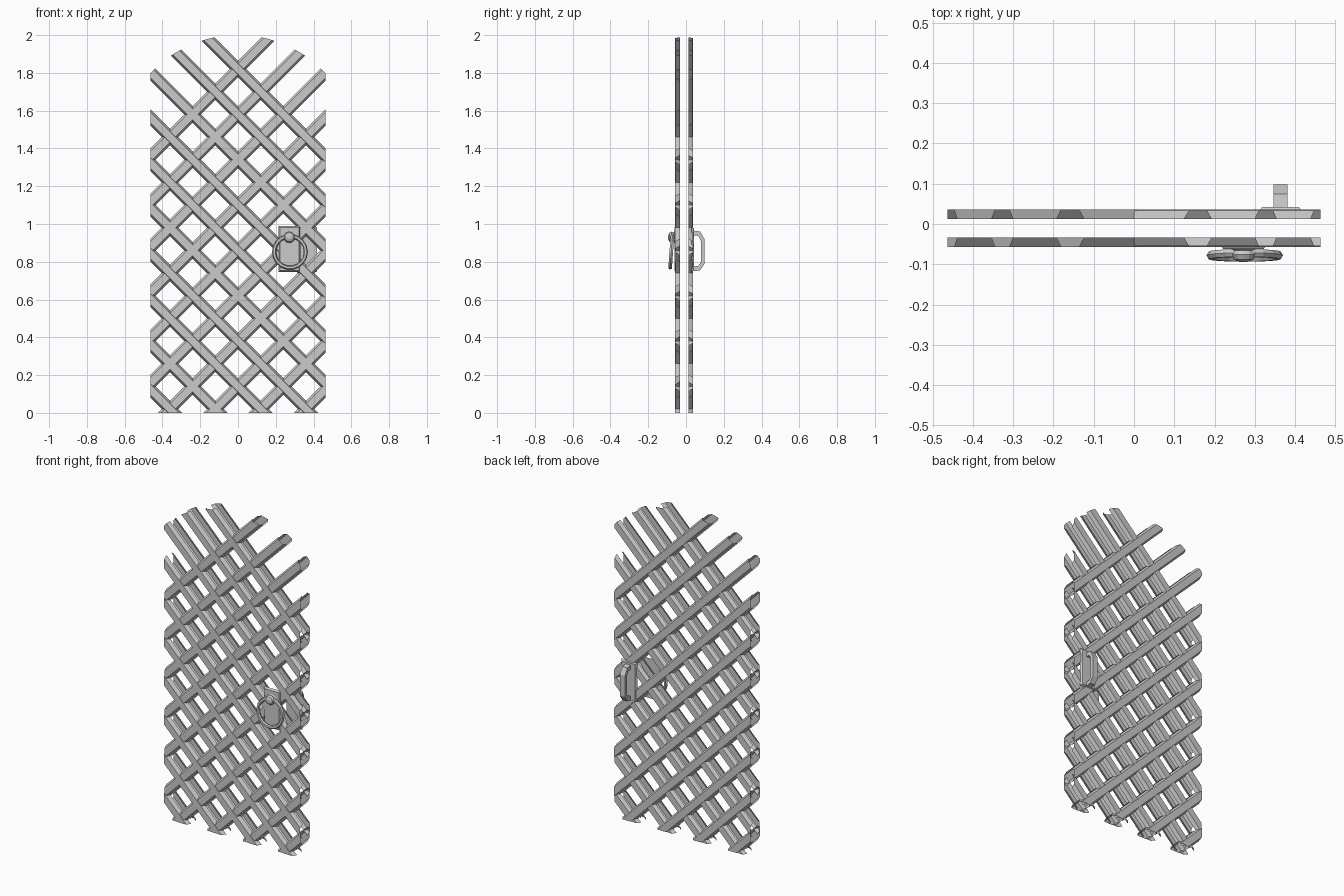
import bpy, bmesh, math
from mathutils import Vector, Matrix

if "Cube" in bpy.data.objects:
    bpy.data.objects.remove(bpy.data.objects["Cube"])

HALF_W, ARCH_R, PITCH = 0.463, 0.63, 0.24


def new_object(name, bm):
    bmesh.ops.recalc_face_normals(bm, faces=bm.faces)
    me = bpy.data.meshes.new(name)
    bm.to_mesh(me)
    bm.free()
    ob = bpy.data.objects.new(name, me)
    bpy.context.collection.objects.link(ob)
    return ob


def slat(bm, offset, slope, y, out, depth):
    # Open trapezoid moulding running diagonally along z = offset + slope * x
    d = Vector((1, 0, slope)).normalized()
    n = Vector((-slope, 0, 1)).normalized()
    mid = Vector((0, 0, offset))
    rows = []
    for t in (-4, 4):
        rows.append([bm.verts.new(mid + d * t + n * w + Vector((0, y + out * h, 0)))
                     for w, h in ((-0.031, 0), (-0.02, depth), (0.02, depth), (0.031, 0))])
    for i in range(3):
        f = bm.faces.new((rows[0][i], rows[0][i + 1], rows[1][i + 1], rows[1][i]))
        f.normal_update()
        if f.normal.y * out < 0:
            f.normal_flip()


def lattice(name, y, out):
    bm = bmesh.new()
    for k in range(10):
        c = -0.34 + PITCH * k
        slat(bm, c, -1, y, out, 0.024)
        slat(bm, c, 1, y, out, 0.0215)
    # Trim to the arched door outline
    cuts = [((HALF_W, 0, 0), (1, 0, 0)), ((-HALF_W, 0, 0), (-1, 0, 0)), ((0, 0, 0), (0, 0, -1))]
    for i in range(-8, 9):
        a = math.radians(6 * i)
        n = Vector((math.sin(a), 0, math.cos(a)))
        cuts.append((Vector((0, 0, 2 - ARCH_R)) + n * ARCH_R, n))
    for co, no in cuts:
        bmesh.ops.bisect_plane(bm, geom=bm.verts[:] + bm.edges[:] + bm.faces[:],
                               plane_co=co, plane_no=no, clear_outer=True)
    me = bpy.data.meshes.new(name)
    bm.to_mesh(me)
    bm.free()
    bpy.context.collection.objects.link(bpy.data.objects.new(name, me))


def plate(name, x0, x1, y_in, y_out, z0, z1, inset=0.008):
    # Backing plate with a chamfered outer face
    bm = bmesh.new()
    rings = []
    for y, e in ((y_in, 0), (y_out, inset)):
        rings.append([bm.verts.new(p) for p in ((x0 + e, y, z0 + e), (x1 - e, y, z0 + e),
                                                (x1 - e, y, z1 - e), (x0 + e, y, z1 - e))])
    for i in range(4):
        j = (i + 1) % 4
        bm.faces.new((rings[0][i], rings[0][j], rings[1][j], rings[1][i]))
    bm.faces.new(rings[0])
    bm.faces.new(rings[1])
    new_object(name, bm)


# Lattice skins on both sides of the door
lattice("front_lattice", -0.033, -1)
lattice("back_lattice", 0.012, 1)

# Ring pull: plate, boss and tilted ring
plate("front_plate", 0.214, 0.33, -0.05, -0.062, 0.745, 0.99)
bm = bmesh.new()
prof = ((0.035, -0.06), (0.024, -0.066), (0.03, -0.076), (0.024, -0.088), (0.011, -0.094))
rings = [[bm.verts.new((0.272 + r * math.cos(a * math.tau / 12), y, 0.93 + r * math.sin(a * math.tau / 12)))
          for a in range(12)] for r, y in prof]
for p, q in zip(rings, rings[1:]):
    for i in range(12):
        bm.faces.new((p[i], p[i - 1], q[i - 1], q[i]))
bm.faces.new(rings[0])
bm.faces.new(rings[-1])
new_object("ring_boss", bm)

bpy.ops.mesh.primitive_torus_add(major_segments=18, minor_segments=6, major_radius=0.084,
                                 minor_radius=0.011, location=(0.275, -0.078, 0.852),
                                 rotation=(math.radians(86), 0, 0))
bpy.context.object.name = "pull_ring"

# Back grab handle: plate and chamfered square bar
plate("back_plate", 0.31, 0.418, 0.03, 0.042, 0.745, 0.985)
outer = ((0.04, 0.965), (0.075, 0.96), (0.098, 0.92), (0.098, 0.79), (0.075, 0.755), (0.04, 0.75))
inner = ((0.04, 0.94), (0.066, 0.937), (0.079, 0.91), (0.079, 0.80), (0.066, 0.778), (0.04, 0.775))
bm = bmesh.new()
loops = [[bm.verts.new((x, y, z)) for y, z in pts]
         for x, pts in ((0.347, outer), (0.381, outer), (0.381, inner), (0.347, inner))]
for k in range(4):
    p, q = loops[k], loops[(k + 1) % 4]
    for i in range(5):
        bm.faces.new((p[i], p[i + 1], q[i + 1], q[i]))
new_object("back_handle", bm)
